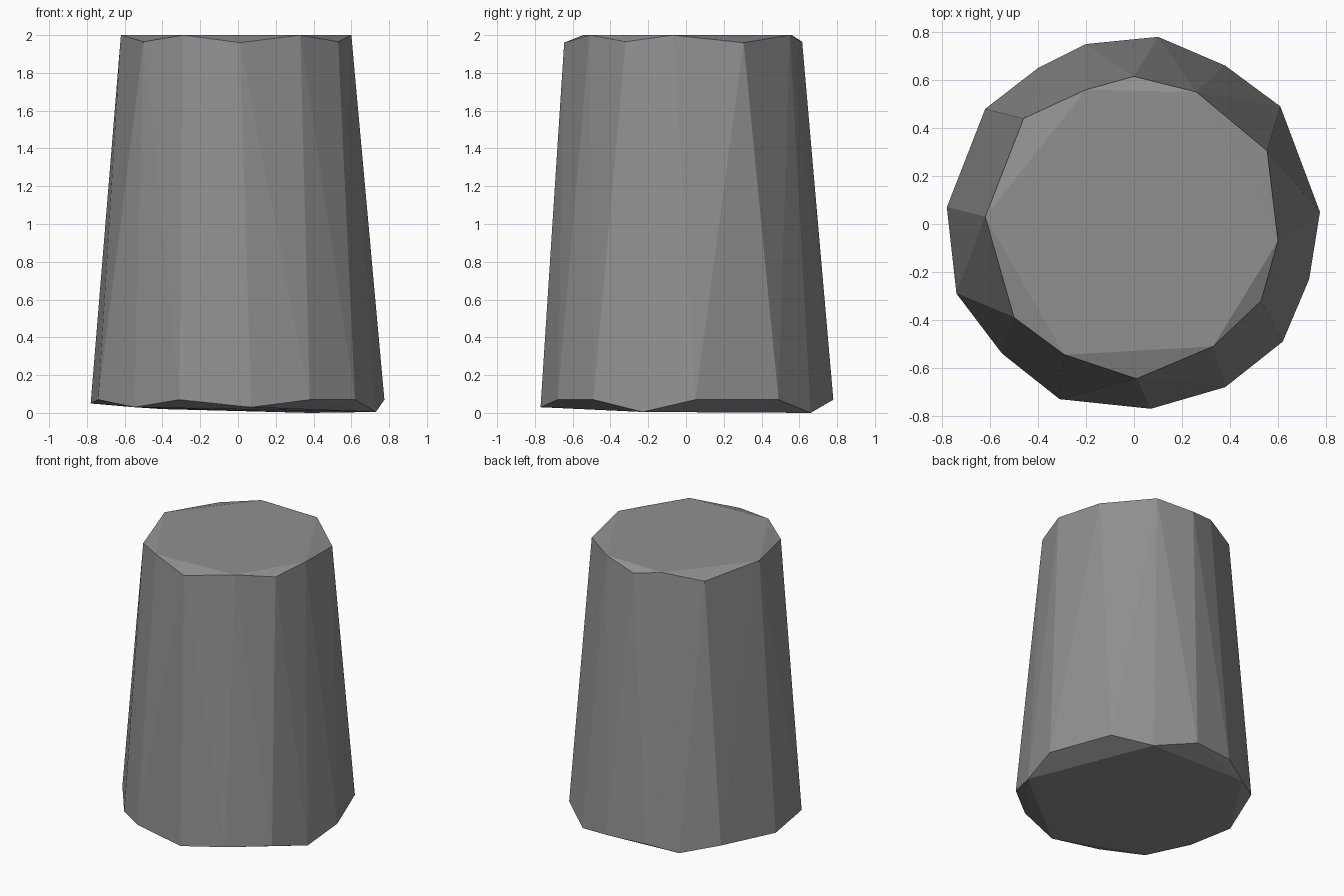
import bpy, bmesh

# Irregular rings of the rough-cut stump: (x, y, z)
bottom_ring = [
    (-0.78, 0.07, 0.05), (-0.62, 0.48, 0.07), (-0.40, 0.65, 0.02),
    (-0.20, 0.75, 0.07), (0.10, 0.78, 0.07), (0.38, 0.66, 0.0),
    (0.61, 0.49, 0.07), (0.775, 0.05, 0.07), (0.73, -0.23, 0.005),
    (0.62, -0.49, 0.07), (0.38, -0.68, 0.07), (0.07, -0.77, 0.03),
    (-0.31, -0.73, 0.07), (-0.55, -0.54, 0.03), (-0.74, -0.29, 0.07),
]
top_ring = [
    (-0.62, 0.03, 2.0), (-0.46, 0.44, 1.96), (-0.20, 0.56, 2.0),
    (0.0, 0.615, 1.965), (0.26, 0.55, 2.0), (0.555, 0.305, 1.96),
    (0.60, -0.07, 2.0), (0.53, -0.32, 1.965), (0.33, -0.51, 2.0),
    (0.01, -0.645, 1.96), (-0.29, -0.545, 2.0), (-0.50, -0.39, 1.965),
]

# Tapered faceted block: the convex hull of both rings
bm = bmesh.new()
for co in bottom_ring + top_ring:
    bm.verts.new(co)
hull = bmesh.ops.convex_hull(bm, input=bm.verts[:])
loose = [v for v in bm.verts if not v.link_faces]
bmesh.ops.delete(bm, geom=loose, context='VERTS')
bmesh.ops.recalc_face_normals(bm, faces=bm.faces[:])

mesh = bpy.data.meshes.new("tapered_block")
bm.to_mesh(mesh)
bm.free()

# Single flat grey
grey = bpy.data.materials.new("stone grey")
grey.diffuse_color = (0.28, 0.28, 0.28, 1)
mesh.materials.append(grey)

block = bpy.data.objects.new("tapered_block", mesh)
bpy.context.collection.objects.link(block)
